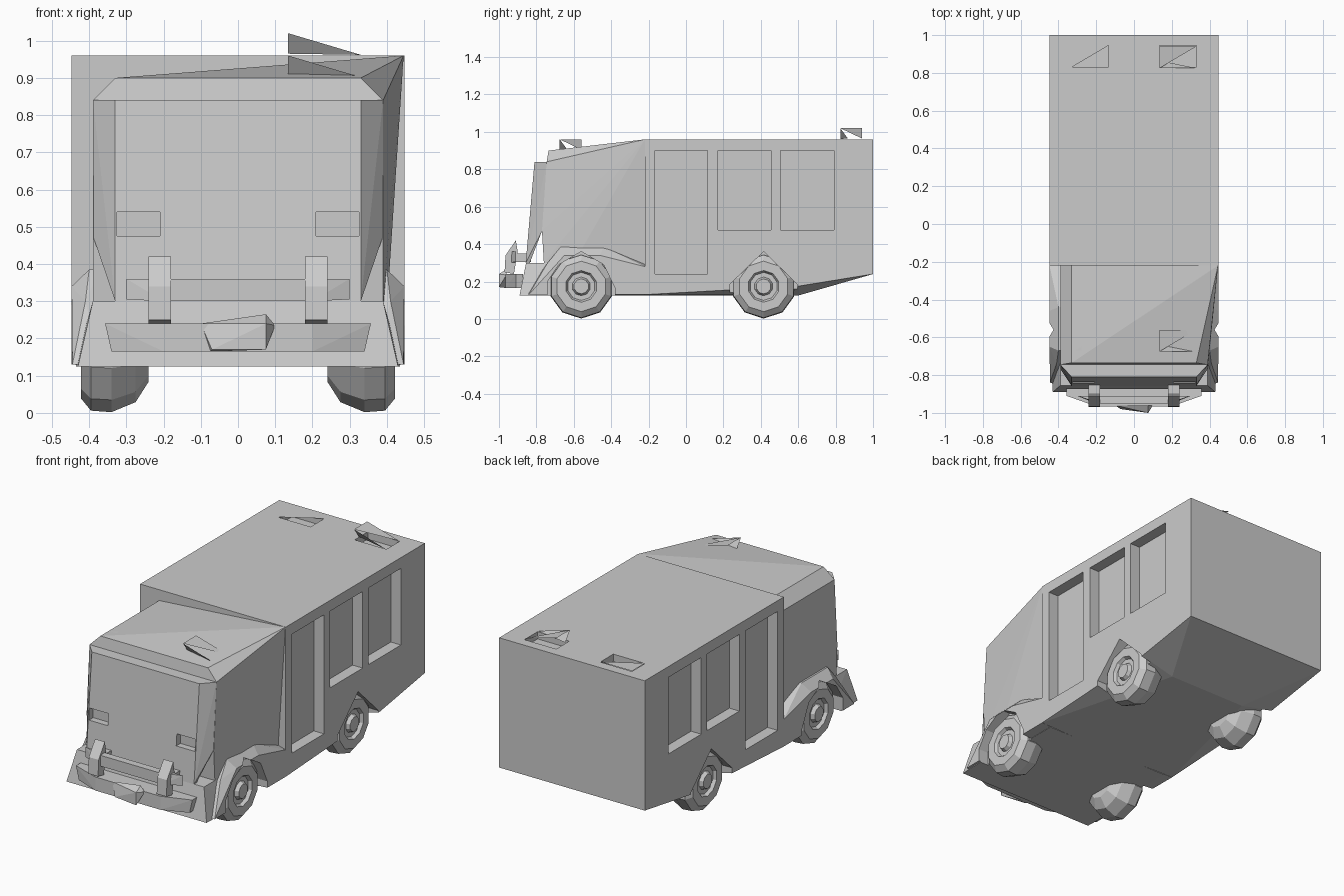
import bpy, bmesh, math

old = bpy.data.objects.get("Cube")
if old:
    bpy.data.objects.remove(old, do_unlink=True)

GREY = (0.6, 0.6, 0.6, 1)
mat = bpy.data.materials.new("plain grey")
mat.use_nodes = True
mat.diffuse_color = GREY
mat.node_tree.nodes["Principled BSDF"].inputs["Base Color"].default_value = GREY


def finish(name, bm):
    mesh = bpy.data.meshes.new(name)
    bmesh.ops.recalc_face_normals(bm, faces=bm.faces)
    bm.to_mesh(mesh)
    bm.free()
    mesh.materials.append(mat)
    ob = bpy.data.objects.new(name, mesh)
    bpy.context.collection.objects.link(ob)
    return ob


def hull(name, points):
    bm = bmesh.new()
    verts = [bm.verts.new(p) for p in points]
    res = bmesh.ops.convex_hull(bm, input=verts)
    bmesh.ops.delete(bm, geom=list({v for v in res["geom_interior"] + res["geom_unused"]
                                    if isinstance(v, bmesh.types.BMVert)}), context='VERTS')
    bmesh.ops.dissolve_limit(bm, angle_limit=0.01, verts=bm.verts, edges=bm.edges)
    return finish(name, bm)


def box(name, x0, x1, y0, y1, z0, z1):
    return hull(name, [(x, y, z) for x in (x0, x1) for y in (y0, y1) for z in (z0, z1)])


def both(points):
    return [(s * x, y, z) for s in (1, -1) for x, y, z in points]


def cut(target, cutters):
    # carve each cutter out of the target, then discard it
    for c in cutters:
        c.hide_render = True
        mod = target.modifiers.new("cut", 'BOOLEAN')
        mod.operation, mod.solver, mod.object = 'DIFFERENCE', 'EXACT', c
        bpy.context.view_layer.objects.active = target
        bpy.ops.object.modifier_apply(modifier=mod.name)
        bpy.data.objects.remove(c, do_unlink=True)


def side_box(s, x0, x1, *rest):
    return box("cutter", s * x0, s * x1, *rest)


FRONT, REAR = -.56, .415
ROUND_ARCH = [(-.18, .05), (-.18, .2), (-.12, .29), (0, .36), (.12, .29), (.18, .165), (.18, .05)]
POINTED_ARCH = [(-.18, .05), (-.18, .185), (0, .36), (.18, .185), (.18, .05)]


def arches(profile, y):
    return [hull("cutter", [(s * x, y + a, z) for x in (.385, .6) for a, z in profile])
            for s in (1, -1)]


# rear cabin with recessed doors, windows, roof vents and shallow wheel arches
cabin = hull("rear_cabin", both([(.447, -.22, .96), (.447, 1, .96), (.447, 1, .24),
                                 (.447, .6, .175), (.447, -.22, .13),
                                 (.24, -.22, .125), (.24, .6, .125)]))
cutters = arches(POINTED_ARCH, REAR)
for s in (1, -1):
    for y0, y1, z0 in ((-.165, .115, .24), (.17, .455, .475), (.505, .79, .475)):
        cutters.append(side_box(s, .385, .6, y0, y1, z0, .9))
    cutters.append(side_box(s, .135, .33, .83, .945, .92, 1.1))
cut(cabin, cutters)

# cab: raised roof that slants up to the left rear corner
cab = hull("cab", both([(.33, -.735, .9), (.39, -.745, .84), (.39, -.77, .47),
                        (.39, -.76, .3), (.39, -.7, .125), (.39, -.22, .125)])
           + [(-.39, -.22, .84), (-.33, -.22, .9), (.32, -.49, .9),
              (.445, -.22, .96), (.39, -.22, .45)])
cut(cab, arches(ROUND_ARCH, FRONT))

# protruding windscreen panel with tapered pillars and two lamp recesses
screen = hull("windscreen", both([(.33, -.81, .84), (.33, -.84, .47), (.33, -.857, .3),
                                  (.33, -.835, .3), (.39, -.745, .84), (.388, -.77, .47)]))
cut(screen, [side_box(s, .21, .325, -1, -.805, .475, .54) for s in (1, -1)])

# flared skirt below the windscreen
skirt = hull("front_skirt", both([(.43, -.89, .125), (.39, -.855, .3), (.39, -.6, .3), (.44, -.6, .125)]))
cut(skirt, arches(ROUND_ARCH, FRONT))

# front wheel flares
for s, side in ((1, "left"), (-1, "right")):
    flare = hull(side + "_front_flare", [(s * x, y, z) for x, y, z in (
        (.37, -.86, .13), (.445, -.84, .13), (.41, -.74, .3), (.37, -.67, .385), (.4, -.67, .385),
        (.37, -.44, .385), (.4, -.44, .385), (.447, -.46, .34), (.447, -.65, .34),
        (.447, -.36, .3), (.37, -.22, .3), (.447, -.22, .28), (.447, -.22, .13), (.37, -.22, .125))])
    cut(flare, arches(ROUND_ARCH, FRONT))


def wheel(name, s, y):
    # faceted tyre with a domed inner side and a stepped hub
    bm = bmesh.new()
    rings = []
    for x, r in ((.24, .09), (.275, .145), (.34, .172), (.395, .168), (.422, .135),
                 (.422, .085), (.405, .075), (.405, .05), (.425, .04)):
        rings.append([bm.verts.new((s * x, y + r * math.cos(a), .174 + r * math.sin(a)))
                      for a in (math.tau * (i + .5) / 10 for i in range(10))])
    for a, b in zip(rings, rings[1:]):
        for i in range(10):
            j = (i + 1) % 10
            bm.faces.new((a[i], a[j], b[j], b[i]))
    bm.faces.new(rings[0])
    bm.faces.new(rings[-1])
    finish(name, bm)


for s, side in ((1, "left"), (-1, "right")):
    wheel(side + "_front_wheel", s, FRONT)
    wheel(side + "_rear_wheel", s, REAR)

# bumper beam, number plate holder and guard bars
hull("front_bumper", both([(.357, -.91, .24), (.34, -.91, .165), (.2, -.965, .24), (.2, -.965, .165),
                           (.34, -.88, .165), (.357, -.87, .24)]))
hull("plate_holder", [(-.1, -.96, .24), (-.075, -.96, .165), (.1, -.96, .235), (.075, -.96, .265),
                      (.075, -1, .17), (.075, -1, .24), (-.07, -.98, .17)])
hull("guard_crossbar", both([(.3, -.91, .36), (.3, -.91, .305), (.2, -.95, .3), (.18, -.95, .36),
                             (.18, -.92, .3)]))
for s, side in ((1, "left"), (-1, "right")):
    hull(side + "_guard_post", [(s * x, y, z) for x in (.18, .24) for y, z in (
        (-.91, .42), (-.965, .34), (-.97, .25), (-.92, .24), (-.9, .36))])
    box(side + "_guard_bracket", s * .18, s * .24, -.93, -.83, .305, .35)


def sheet(name, faces):
    bm = bmesh.new()
    for face in faces:
        bm.faces.new([bm.verts.new(p) for p in face])
    finish(name, bm)


def raised_flap(name, y, z):
    # torn roof flap standing up along its inner edge
    sheet(name, [((.135, y, z + .06), (.135, y + .115, z + .06), (.33, y + .115, z + .005)),
                 ((.135, y, z + .06), (.135, y + .04, z + .005), (.33, y, z + .002))])


# loose roof flaps over the vents and on the cab roof
raised_flap("left_vent_flap", .825, .96)
raised_flap("cab_roof_flap", -.675, .9)
sheet("right_vent_flap", [((-.33, .83, .962), (-.135, .945, .962), (-.33, .945, .962))])
sheet("cab_roof_panel", [((-.31, -.67, .904), (.135, -.67, .904), (.135, -.56, .904), (-.15, -.56, .904))])
